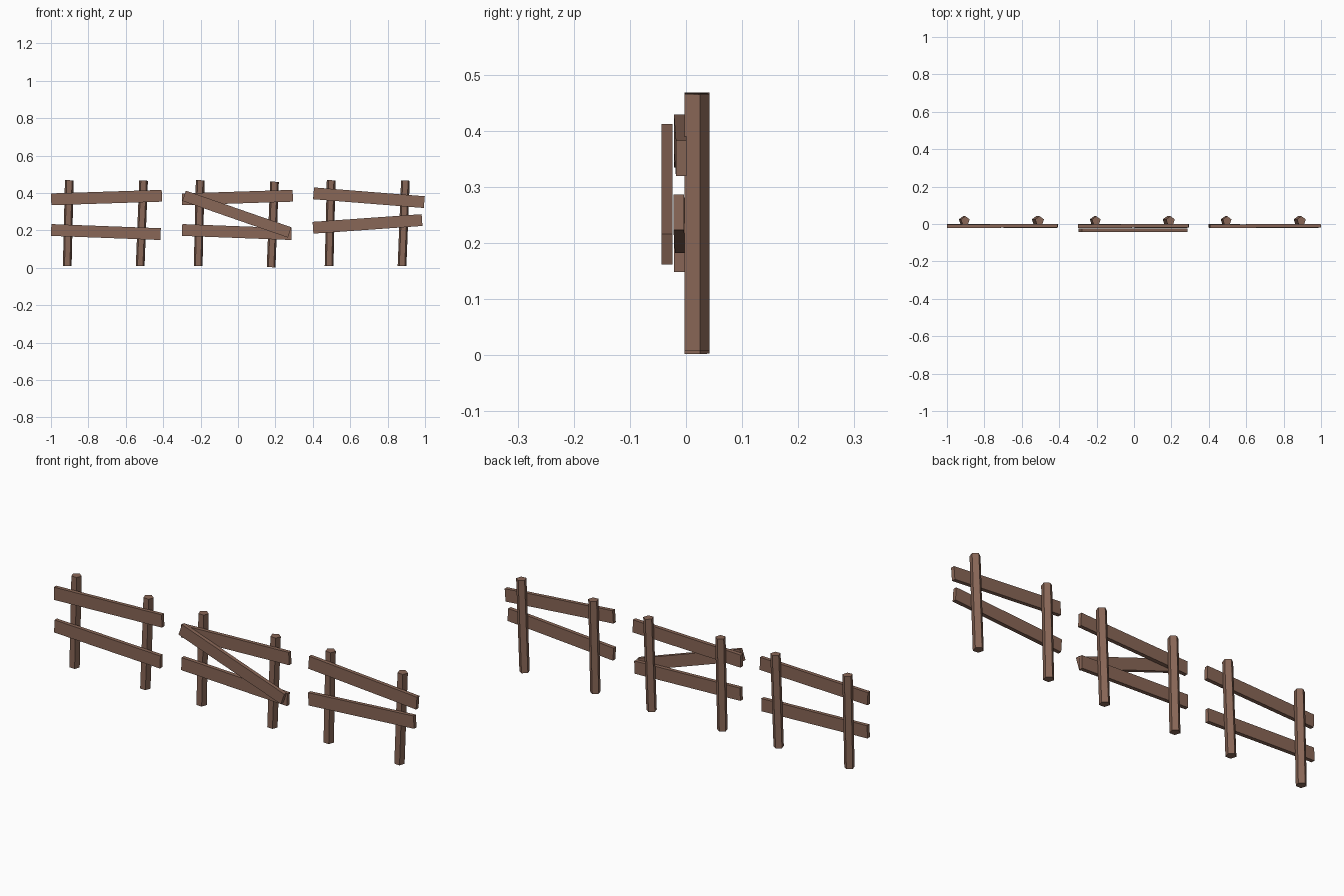
import bpy, bmesh, math
from mathutils import Vector, Matrix

if "Cube" in bpy.data.objects:
    bpy.data.objects.remove(bpy.data.objects["Cube"])

wood = bpy.data.materials.new("wood")
wood.diffuse_color = (0.25, 0.135, 0.095, 1)
wood.use_nodes = True
wood.node_tree.nodes["Principled BSDF"].inputs["Base Color"].default_value = wood.diffuse_color


def finish(name, bm, matrix):
    mesh = bpy.data.meshes.new(name)
    bm.to_mesh(mesh)
    bm.free()
    mesh.materials.append(wood)
    obj = bpy.data.objects.new(name, mesh)
    obj.matrix_world = matrix
    bpy.context.collection.objects.link(obj)


def frame(a, b):
    # local x runs from a to b, local y stays close to world y
    x = (b - a).normalized()
    z = x.cross(Vector((0, 1, 0))).normalized()
    y = z.cross(x)
    m = Matrix((x, y, z)).transposed().to_4x4()
    m.translation = (a + b) / 2
    return m


# five-sided post with one corner facing the back
def post(name, bottom, top, radius=0.0245):
    a, b = (Vector((x, 0.0175, z)) for x, z in (bottom, top))
    half = (b - a).length / 2
    bm = bmesh.new()
    rings = []
    for x in (-half, half):
        ring = []
        for i in range(5):
            t = math.tau * i / 5
            ring.append(bm.verts.new((x, radius * math.cos(t), radius * math.sin(t))))
        rings.append(ring)
        bm.faces.new(ring)
    for i in range(5):
        j = (i + 1) % 5
        bm.faces.new((rings[0][i], rings[0][j], rings[1][j], rings[1][i]))
    bmesh.ops.recalc_face_normals(bm, faces=bm.faces)
    finish(name, bm, frame(a, b))


# flat plank between two end centres
def plank(name, a, b, width=0.063, thick=0.019):
    a, b = Vector(a), Vector(b)
    bm = bmesh.new()
    bmesh.ops.create_cube(bm, size=1)
    bmesh.ops.scale(bm, vec=((b - a).length, thick, width), verts=bm.verts)
    finish(name, bm, frame(a, b))


sections = (("left", -0.7), ("middle", 0.0), ("right", 0.7))

# two leaning posts per section
for side, x in sections:
    low = 0.003 if side == "middle" else 0.009
    post(side + "_post_a", (x - 0.213, 0.01), (x - 0.202, 0.468))
    post(side + "_post_b", (x + 0.177, low), (x + 0.195, low + 0.457))

# rails of the left and middle sections
for side, x in sections[:2]:
    plank(side + "_upper_rail", (x - 0.299, -0.012, 0.366), (x + 0.293, -0.009, 0.385))
    plank(side + "_lower_rail", (x - 0.299, -0.009, 0.202), (x + 0.286, -0.012, 0.180))

# diagonal brace
plank("diagonal_brace", (-0.288, -0.034, 0.385), (0.276, -0.034, 0.189), 0.058)

# rails of the right section
plank("right_upper_rail", (0.404, -0.012, 0.398), (0.996, -0.0085, 0.351))
plank("right_lower_rail", (0.401, -0.010, 0.214), (0.984, -0.013, 0.255))
